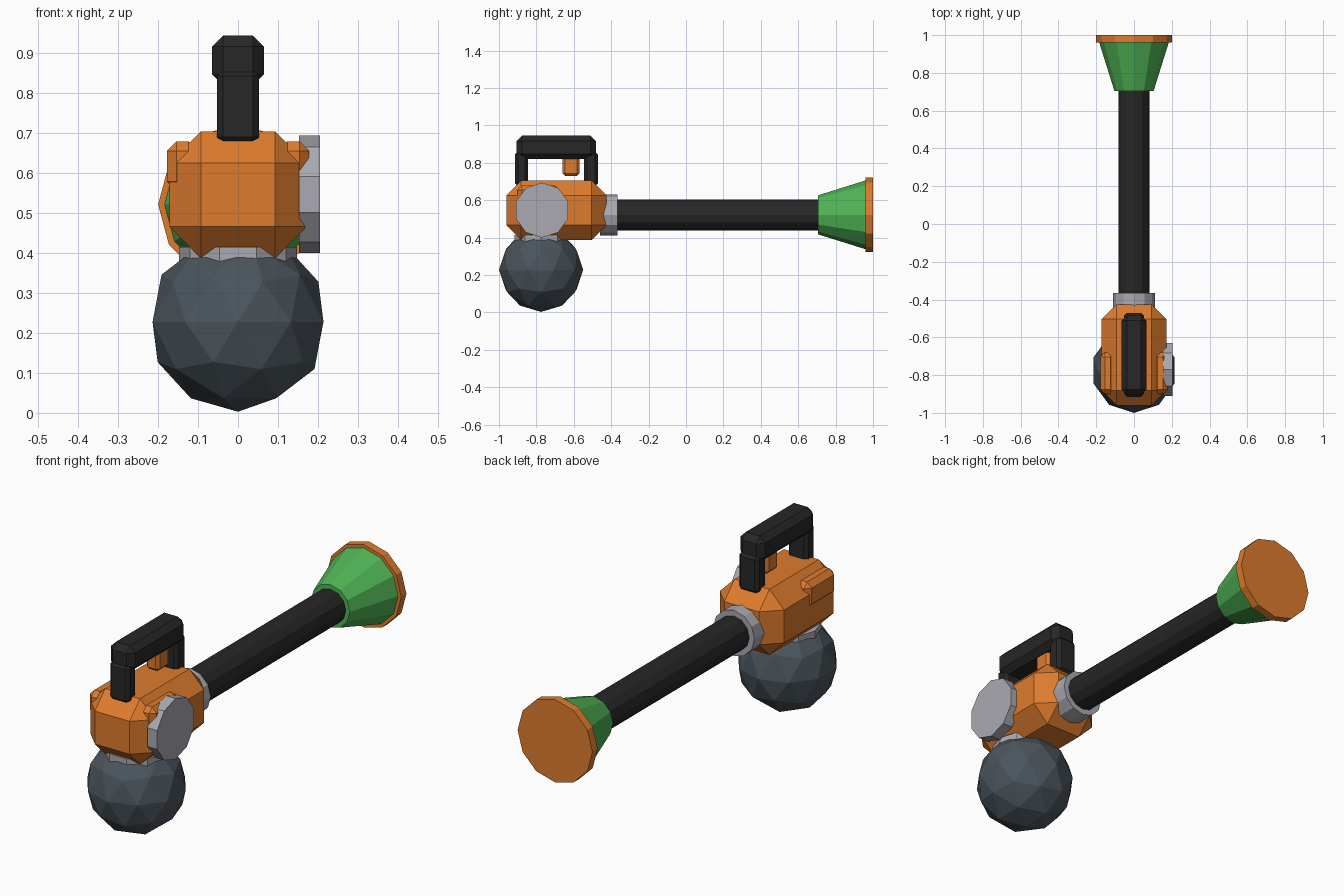
import bpy, bmesh, math
from mathutils import Vector

cube = bpy.data.objects.get("Cube")
if cube:
    bpy.data.objects.remove(cube, do_unlink=True)


def material(name, rgb):
    m = bpy.data.materials.new(name)
    m.use_nodes = True
    m.diffuse_color = (*rgb, 1)
    m.node_tree.nodes["Principled BSDF"].inputs["Base Color"].default_value = (*rgb, 1)
    return m


ORANGE = material("orange", (0.73, 0.2, 0.027))
GREEN = material("green", (0.08, 0.46, 0.09))
BLACK = material("black", (0.02, 0.02, 0.02))
GREY = material("light grey", (0.4, 0.4, 0.44))
SLATE = material("slate", (0.07, 0.09, 0.107))

X, Y, Z = Vector((1, 0, 0)), Vector((0, 1, 0)), Vector((0, 0, 1))


def finish(name, bm, mat):
    bmesh.ops.recalc_face_normals(bm, faces=bm.faces[:])
    mesh = bpy.data.meshes.new(name)
    bm.to_mesh(mesh)
    bm.free()
    mesh.materials.append(mat)
    ob = bpy.data.objects.new(name, mesh)
    bpy.context.collection.objects.link(ob)
    return ob


def box(name, xs, ys, zs, bevel, mat):
    """Box between limits with one flat chamfer on every edge."""
    bm = bmesh.new()
    bmesh.ops.create_cube(bm, size=1)
    for v in bm.verts:
        v.co = Vector([(a + b) / 2 + c * (b - a) for c, (a, b) in zip(v.co, (xs, ys, zs))])
    bmesh.ops.bevel(bm, geom=bm.edges[:], offset=bevel, segments=1,
                    profile=0.5, affect='EDGES')
    return finish(name, bm, mat)


def lathe(name, sides, stations, origin, axis, first, mat):
    """Capped faceted solid; stations are (distance along axis, radius)."""
    bm = bmesh.new()
    second = axis.cross(first)
    rings = []
    for t, r in stations:
        ring = []
        for i in range(sides):
            a = math.tau * i / sides
            ring.append(bm.verts.new(Vector(origin) + axis * t
                                     + r * (math.cos(a) * first + math.sin(a) * second)))
        rings.append(ring)
    for low, high in zip(rings, rings[1:]):
        for i in range(sides):
            j = (i + 1) % sides
            bm.faces.new((low[i], low[j], high[j], high[i]))
    bm.faces.new(rings[0])
    bm.faces.new(rings[-1])
    return finish(name, bm, mat)


# Round tank and its neck
bm = bmesh.new()
bmesh.ops.create_icosphere(bm, subdivisions=2, radius=0.225)
bmesh.ops.translate(bm, verts=bm.verts[:], vec=(0, -0.775, 0.228))
finish("tank", bm, SLATE)
lathe("tank_neck", 10, [(0.36, 0.148), (0.415, 0.148)], (0, -0.775, 0), Z, X, GREY)

# Chamfered motor body with shoulder rails
box("body", (-0.172, 0.172), (-0.96, -0.425), (0.388, 0.705), 0.079, ORANGE)
for side, xs in (("left", (0.1, 0.178)), ("right", (-0.178, -0.1))):
    box(side + "_rail", xs, (-0.9, -0.68), (0.555, 0.68), 0.024, ORANGE)

# Side cap
lathe("side_cap", 10, [(0.153, 0.147), (0.205, 0.147)], (0, -0.77, 0.547), X, Z, GREY)

# Carrying handle and trigger
for end, ys in (("front", (-0.915, -0.845)), ("back", (-0.545, -0.47))):
    box(end + "_handle_post", (-0.053, 0.053), ys, (0.675, 0.86), 0.016, BLACK)
box("handle_grip", (-0.065, 0.065), (-0.905, -0.482), (0.82, 0.945), 0.028, BLACK)
box("trigger", (-0.035, 0.035), (-0.66, -0.57), (0.73, 0.85), 0.014, ORANGE)

# Long barrel with collar, flared horn and end rim
centre = (0, 0, 0.522)
lathe("collar", 12, [(-0.46, 0.11), (-0.365, 0.11)], centre, Y, X, GREY)
lathe("barrel", 12, [(-0.44, 0.083), (0.73, 0.083)], centre, Y, X, BLACK)
lathe("horn", 12, [(0.705, 0.104), (0.97, 0.187)], centre, Y, X, GREEN)
lathe("horn_rim", 12, [(0.96, 0.2), (1.0, 0.2)], centre, Y, X, ORANGE)
